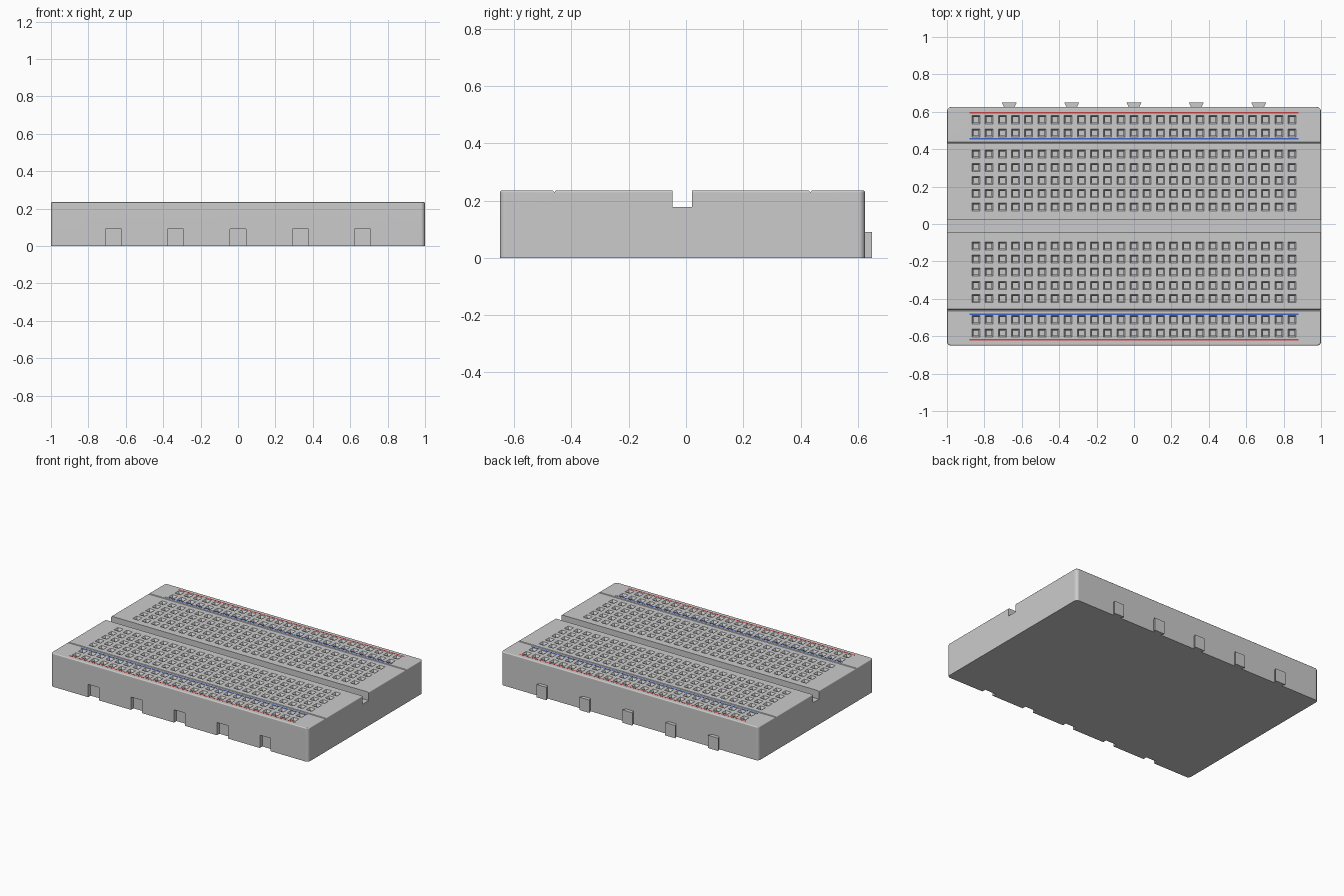
import bpy, bmesh, math

if "Cube" in bpy.data.objects:
    bpy.data.objects.remove(bpy.data.objects["Cube"])

YC = -0.0125          # board centre in y (tabs stick out at the back)
HX, HY, H = 1.0, 0.6375, 0.235
PITCH = 0.0704
TAB_X = [i / 3 for i in range(-2, 3)]


def make_object(name, bm):
    bmesh.ops.recalc_face_normals(bm, faces=bm.faces)
    me = bpy.data.meshes.new(name)
    bm.to_mesh(me)
    bm.free()
    ob = bpy.data.objects.new(name, me)
    bpy.context.collection.objects.link(ob)
    return ob


def loft(bm, loops):
    """Closed solid through a list of equal-length point loops."""
    rings = [[bm.verts.new(p) for p in loop] for loop in loops]
    n = len(rings[0])
    for a, b in zip(rings, rings[1:]):
        for i in range(n):
            j = (i + 1) % n
            bm.faces.new((a[i], a[j], b[j], b[i]))
    bm.faces.new(rings[0][::-1])
    bm.faces.new(rings[-1])


def rect(x, y, z, hx, hy):
    return [(x - hx, y - hy, z), (x + hx, y - hy, z),
            (x + hx, y + hy, z), (x - hx, y + hy, z)]


def box(bm, x, y, hx, hy, z0, z1):
    loft(bm, [rect(x, y, z0, hx, hy), rect(x, y, z1, hx, hy)])


# Body block with rounded upright corners and a softened top rim
bm = bmesh.new()
box(bm, 0, YC, HX, HY, 0, H)
upright = [e for e in bm.edges if abs(e.verts[0].co.z - e.verts[1].co.z) > 0.1]
bmesh.ops.bevel(bm, geom=upright, offset=0.022, segments=5, profile=0.5, affect='EDGES')
rim = [e for e in bm.edges if all(v.co.z > H - 1e-4 for v in e.verts)]
bmesh.ops.bevel(bm, geom=rim, offset=0.007, segments=3, profile=0.5, affect='EDGES')
body = make_object("board_body", bm)

# Cutter: centre channel, rail grooves, front sockets and pin holes
bm = bmesh.new()
box(bm, 0, YC, 1.1, 0.034, 0.177, 0.3)
for s in (-1, 1):
    y = YC + s * 0.447
    loft(bm, [[(x, y - 0.006, H + 0.001), (x, y, H - 0.006), (x, y + 0.006, H + 0.001)]
              for x in (-1.1, 1.1)])
for x in TAB_X:
    box(bm, x, YC - HY, 0.0425, 0.028, -0.05, 0.09)
rows = [0.1045 + i * PITCH for i in range(5)] + [0.4995, 0.5699]
for r in rows:
    for s in (-1, 1):
        for i in range(-12, 13):
            loft(bm, [rect(i * PITCH, YC + s * r, z, w, w) for z, w in
                      ((0.26, 0.0215), (H, 0.0215), (0.222, 0.0135), (0.175, 0.0135))])
cutter = make_object("hole_cutter", bm)
cutter.hide_render = True

bpy.context.view_layer.objects.active = body
body.select_set(True)
mod = body.modifiers.new("cut", 'BOOLEAN')
mod.operation = 'DIFFERENCE'
mod.solver = 'EXACT'
mod.object = cutter
bpy.ops.object.modifier_apply(modifier="cut")
bpy.data.objects.remove(cutter)
bpy.ops.object.shade_smooth_by_angle(angle=math.radians(31))
body.modifiers.new("flat_tops", 'WEIGHTED_NORMAL').keep_sharp = True

# Dovetail tabs along the back
bm = bmesh.new()
y0 = YC + HY
for x in TAB_X:
    loft(bm, [[(x - 0.026, y0 - 0.004, z), (x + 0.026, y0 - 0.004, z),
               (x + 0.04, 0.65, z), (x - 0.04, 0.65, z)] for z in (0, 0.09)])
make_object("back_tabs", bm)

# Coloured power rail stripes
for name, off, col in (("red", 0.606, (0.75, 0.05, 0.04, 1)),
                       ("blue", 0.469, (0.05, 0.12, 0.6, 1))):
    mat = bpy.data.materials.new(name + "_print")
    mat.diffuse_color = col
    mat.use_nodes = True
    mat.node_tree.nodes["Principled BSDF"].inputs["Base Color"].default_value = mat.diffuse_color
    bm = bmesh.new()
    for s in (-1, 1):
        box(bm, 0, YC + s * off, 0.88, 0.004, H - 0.001, H + 0.0006)
    make_object(name + "_rail_stripes", bm).data.materials.append(mat)
